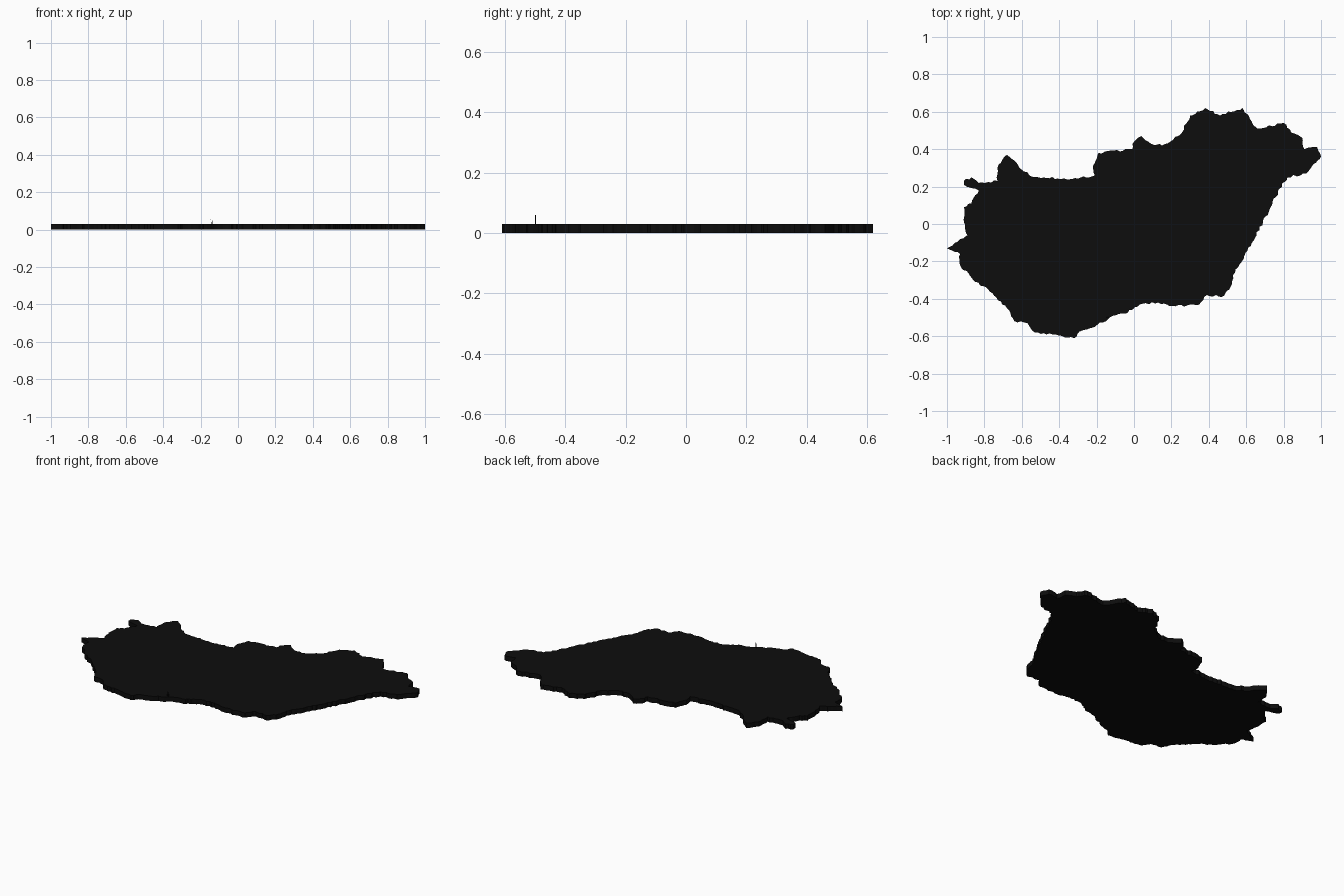
import bpy
import bmesh
import random
from mathutils import Vector

random.seed(4)

# Remove the default object
default_cube = bpy.data.objects.get("Cube")
if default_cube:
    bpy.data.objects.remove(default_cube, do_unlink=True)

THICKNESS = 0.03

# One matt black for everything
black = bpy.data.materials.new("matt black")
black.use_nodes = True
colour = (0.004, 0.004, 0.004, 1)
black.diffuse_color = colour
black.node_tree.nodes["Principled BSDF"].inputs["Base Color"].default_value = colour

# Border corners in hundredths of a unit, clockwise from the western tip
BORDER = [
    (-100, -13), (-93, -8), (-89, -6), (-91, 1), (-91, 9), (-87, 11),
    (-83, 18), (-91, 21), (-91, 23), (-87, 25), (-83, 22), (-73, 23),
    (-73, 30), (-68, 37), (-63, 33), (-60, 29), (-53, 25), (-33, 24),
    (-21, 26), (-22, 31), (-19, 38), (-1, 40), (0, 44), (4, 47),
    (9, 43), (15, 42), (25, 48), (30, 58), (38, 62), (46, 58),
    (58, 62), (62, 56), (66, 51), (80, 54), (84, 49), (90, 46),
    (91, 40), (98, 41), (100, 36), (96, 32), (92, 27), (82, 25),
    (78, 19), (73, 9), (69, 1), (59, -17), (54, -26), (51, -35),
    (47, -39), (39, -38), (35, -43), (22, -44), (13, -42), (3, -43),
    (-5, -48), (-11, -49), (-21, -55), (-28, -57), (-32, -61), (-42, -59),
    (-53, -58), (-57, -53), (-64, -52), (-68, -45), (-78, -35), (-86, -30),
    (-93, -22), (-93, -16),
]


def ragged_outline(corners, step, roughness):
    """Break each straight run into short pieces and shift them sideways."""
    points = [Vector(corner) / 100 for corner in corners]
    outline = []
    for start, end in zip(points, points[1:] + points[:1]):
        run = end - start
        sideways = Vector((-run.y, run.x)).normalized()
        pieces = max(1, round(run.length / step))
        outline.append(start)
        for index in range(1, pieces):
            shift = sideways * random.uniform(-roughness, roughness)
            point = start + run * (index / pieces) + shift
            point.x = min(max(point.x, -1), 1)
            point.y = min(max(point.y, -0.62), 0.62)
            outline.append(point)
    return outline


def extruded_object(name, corners, direction):
    """Fill a flat polygon, extrude it and make it an object."""
    bm = bmesh.new()
    face = bm.faces.new([bm.verts.new(corner) for corner in corners])
    result = bmesh.ops.extrude_face_region(bm, geom=[face], use_keep_orig=True)
    moved = [item for item in result["geom"] if isinstance(item, bmesh.types.BMVert)]
    bmesh.ops.translate(bm, verts=moved, vec=direction)
    bmesh.ops.recalc_face_normals(bm, faces=bm.faces[:])
    caps = [item for item in bm.faces if len(item.verts) > 4]
    bmesh.ops.triangulate(bm, faces=caps)
    mesh = bpy.data.meshes.new(name)
    bm.to_mesh(mesh)
    bm.free()
    mesh.materials.append(black)
    part = bpy.data.objects.new(name, mesh)
    bpy.context.collection.objects.link(part)
    return part


# Flat country-shaped slab with a ragged border
outline = ragged_outline(BORDER, step=0.016, roughness=0.006)
extruded_object("map_slab", [point.to_3d() for point in outline], (0, 0, THICKNESS))

# Pair of tiny slivers standing on the front edge
for name, base, lean in (("left_sliver", -0.136, 0.002), ("right_sliver", -0.142, -0.004)):
    corners = [
        Vector((base - 0.002, -0.5, THICKNESS - 0.01)),
        Vector((base + 0.002, -0.5, THICKNESS - 0.01)),
        Vector((base + lean, -0.5, THICKNESS * 2)),
    ]
    extruded_object(name, corners, (0, 0.003, 0))
